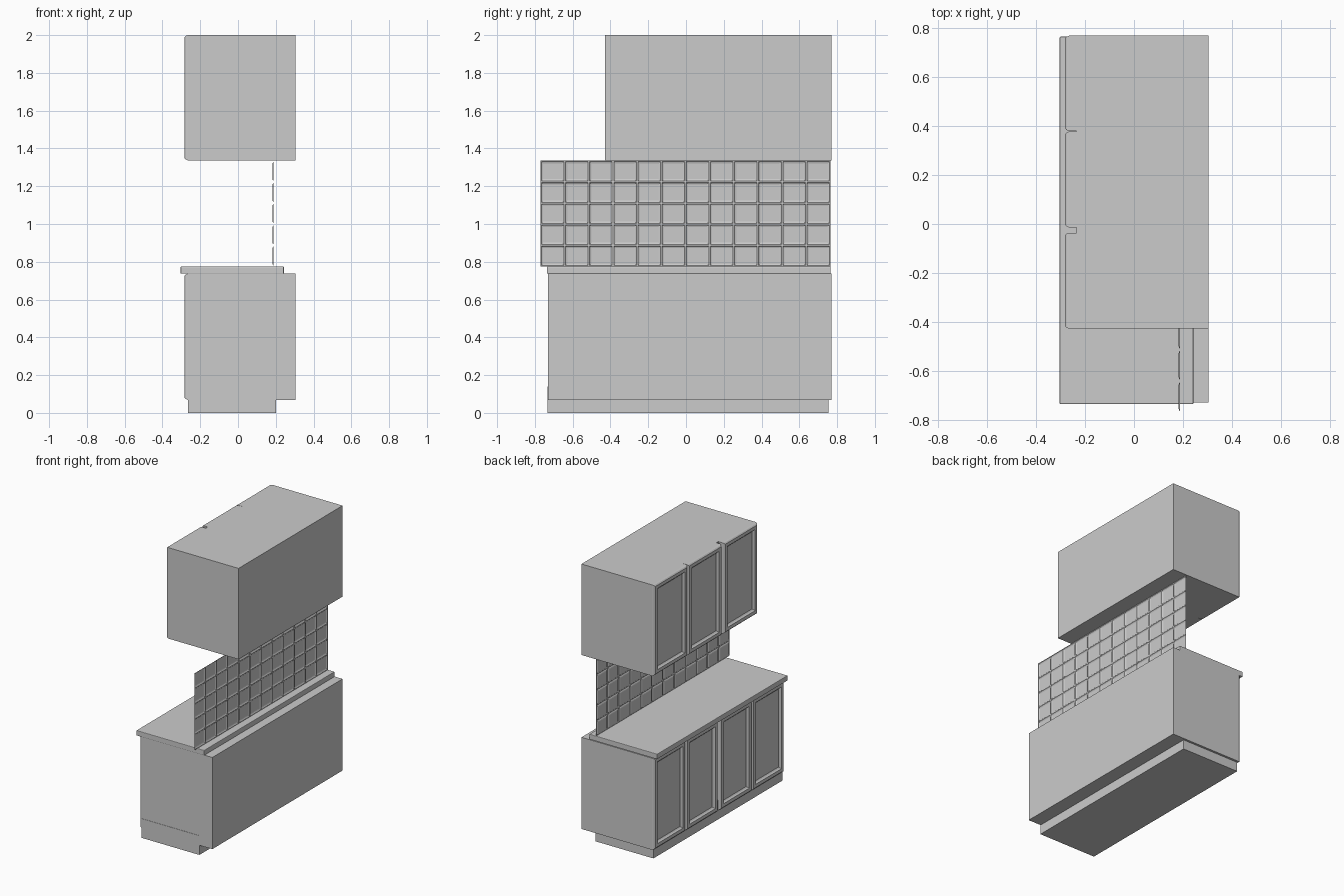
import bpy, bmesh

if "Cube" in bpy.data.objects:
    bpy.data.objects.remove(bpy.data.objects["Cube"])


def finish(name, bm):
    bmesh.ops.recalc_face_normals(bm, faces=bm.faces)
    mesh = bpy.data.meshes.new(name)
    bm.to_mesh(mesh)
    bm.free()
    obj = bpy.data.objects.new(name, mesh)
    bpy.context.collection.objects.link(obj)
    return obj


def box(name, x0, x1, y0, y1, z0, z1):
    bm = bmesh.new()
    bmesh.ops.create_cube(bm, size=1)
    for v in bm.verts:
        v.co = (x1 if v.co.x > 0 else x0, y1 if v.co.y > 0 else y0, z1 if v.co.z > 0 else z0)
    return finish(name, bm)


def ring_stack(bm, y0, y1, z0, z1, steps):
    """Nested rectangles facing -x; each step is (inset, x). Returns the rings."""
    rings = []
    for d, x in steps:
        rings.append([bm.verts.new((x, y, z)) for y, z in
                      ((y0 + d, z0 + d), (y1 - d, z0 + d), (y1 - d, z1 - d), (y0 + d, z1 - d))])
    for a, b in zip(rings, rings[1:]):
        for i in range(4):
            j = (i + 1) % 4
            bm.faces.new((a[i], a[j], b[j], b[i]))
    bm.faces.new(rings[-1])
    return rings


# Framed door with chamfered rim and recessed panel
DOOR = [(0, -0.235), (0, -0.265), (0.004, -0.276), (0.012, -0.283),
        (0.036, -0.283), (0.042, -0.274), (0.05, -0.268)]


def door(name, y0, y1, z0, z1):
    bm = bmesh.new()
    rings = ring_stack(bm, y0, y1, z0, z1, DOOR)
    bm.faces.new(rings[0][::-1])
    finish(name, bm)


# Upper cabinet
box("upper_cabinet", -0.235, 0.304, -0.428, 0.77, 1.337, 2.0)
for i, (a, b) in enumerate([(-0.428, -0.036), (-0.014, 0.378), (0.38, 0.77)]):
    door(f"upper_door_{i + 1}", a, b, 1.337, 2.0)

# Lower cabinet
box("lower_cabinet", -0.235, 0.304, -0.73, 0.77, 0.069, 0.737)
for i, (a, b) in enumerate([(-0.73, -0.362), (-0.36, 0.009), (0.031, 0.399), (0.401, 0.77)]):
    door(f"lower_door_{i + 1}", a, b, 0.069, 0.737)

# Plinth
box("plinth", -0.265, 0.201, -0.732, 0.754, 0.0, 0.14)

# Worktop with softened edges
top = box("worktop", -0.304, 0.243, -0.737, 0.766, 0.737, 0.775)
bev = top.modifiers.new("soft_edges", 'BEVEL')
bev.width = 0.004
bev.segments = 2

# Tiled splashback: thin relief sheet of raised tiles
bm = bmesh.new()
cols, rows = 12, 5
y_min, y_max, z_min, z_max = -0.77, 0.764, 0.775, 1.335
w, h = (y_max - y_min) / cols, (z_max - z_min) / rows
for c in range(cols):
    for r in range(rows):
        y, z = y_min + c * w, z_min + r * h
        ring_stack(bm, y, y + w, z, z + h,
                   [(0, 0.189), (0.004, 0.189), (0.008, 0.185), (0.014, 0.183)])
bmesh.ops.remove_doubles(bm, verts=bm.verts, dist=0.0005)
finish("tile_splashback", bm)
